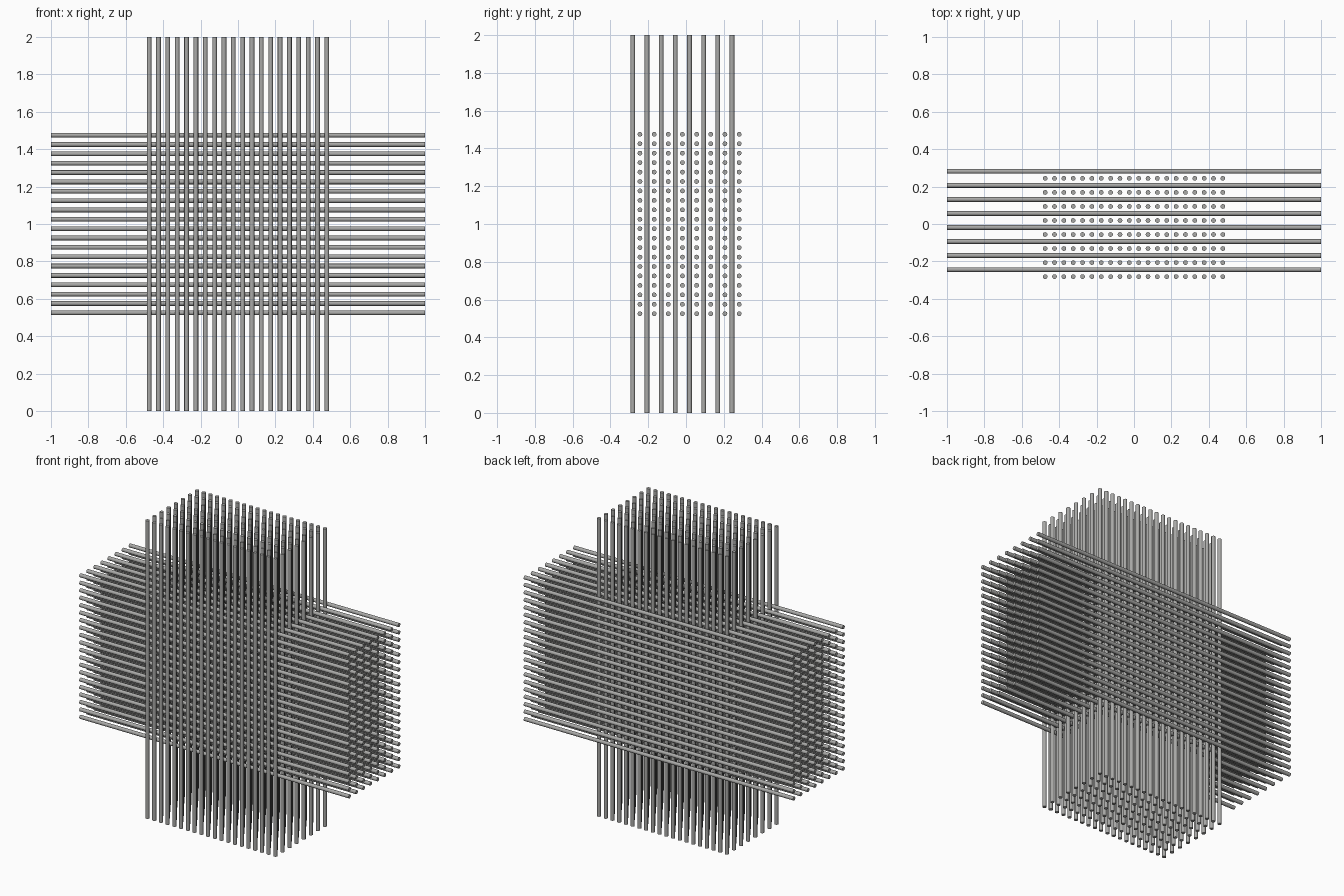
import bpy
import math

if "Cube" in bpy.data.objects:
    bpy.data.objects.remove(bpy.data.objects["Cube"])

RADIUS, LENGTH = 0.0125, 2.0
COUNT, PITCH = 20, 0.05          # rods per layer
LAYERS, LAYER_PITCH = 8, 0.075   # layers of each direction
EDGE = PITCH * (COUNT - 1) / 2
DEPTH = 0.28125

steel = bpy.data.materials.new("steel grey")
steel.diffuse_color = (0.40, 0.40, 0.39, 1)
steel.use_nodes = True
steel.node_tree.nodes["Principled BSDF"].inputs["Base Color"].default_value = steel.diffuse_color


def rod_grid(name, location, rotation, step, layer_step):
    """One rod repeated along a layer, then through the layers."""
    bpy.ops.mesh.primitive_cylinder_add(vertices=16, radius=RADIUS, depth=LENGTH)
    rod = bpy.context.object
    rod.name = name
    rod.rotation_euler = rotation
    bpy.ops.object.transform_apply(location=False, rotation=True, scale=False)
    rod.location = location
    rod.data.materials.append(steel)
    bpy.ops.object.shade_smooth_by_angle(angle=math.radians(35))
    for label, count, offset in (("row", COUNT, step), ("layers", LAYERS, layer_step)):
        array = rod.modifiers.new(label, 'ARRAY')
        array.count = count
        array.use_relative_offset = False
        array.use_constant_offset = True
        array.constant_offset_displace = offset
    return rod


# Upright rods, layers running from the front backwards
rod_grid("upright_rods", (-EDGE, -DEPTH, 1), (0, 0, 0),
         (PITCH, 0, 0), (0, LAYER_PITCH, 0))

# Level rods, layers in between, running from the back forwards
rod_grid("level_rods", (0, DEPTH, 1 - EDGE), (0, math.pi / 2, 0),
         (0, 0, PITCH), (0, -LAYER_PITCH, 0))
